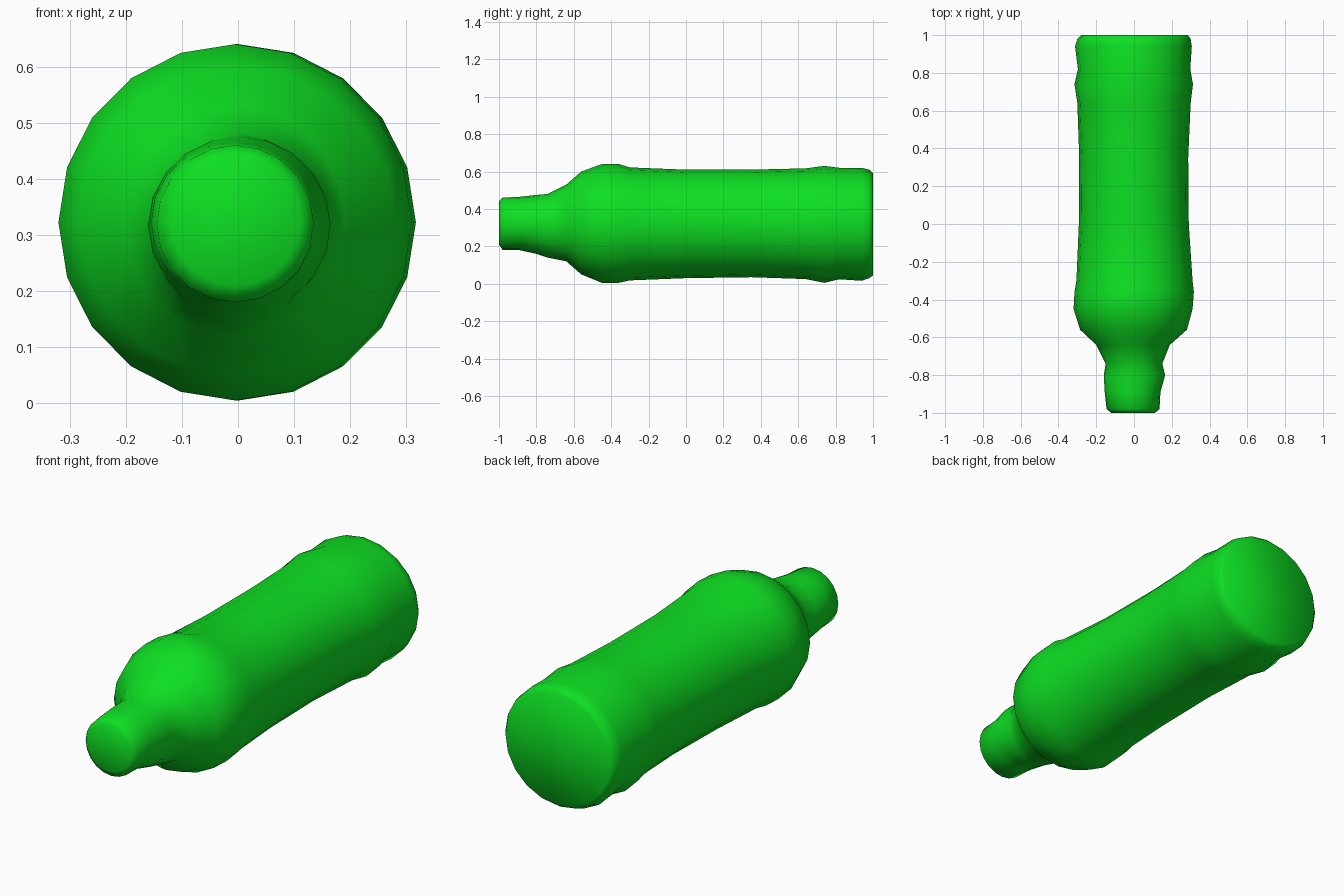
import bpy, bmesh, math

if "Cube" in bpy.data.objects:
    bpy.data.objects.remove(bpy.data.objects["Cube"])

green = bpy.data.materials.new("bottle green")
green.diffuse_color = (0.004, 0.74, 0.016, 1)
green.use_nodes = True
green.node_tree.nodes["Principled BSDF"].inputs["Base Color"].default_value = green.diffuse_color

# Bottle outline: y, left x, right x, bottom z, top z
RINGS = [
    (-1.00, -.12, .11, .21, .44),
    (-.98, -.145, .135, .18, .46),
    (-.89, -.155, .14, .18, .465),
    (-.80, -.16, .165, .16, .475),
    (-.74, -.15, .15, .14, .48),
    (-.64, -.20, .19, .12, .53),
    (-.56, -.285, .28, .05, .60),
    (-.45, -.32, .31, .005, .64),
    (-.36, -.315, .317, .005, .64),
    (-.30, -.305, .31, .018, .622),
    (0.00, -.292, .29, .03, .61),
    (.35, -.29, .287, .035, .61),
    (.64, -.30, .30, .025, .617),
    (.74, -.315, .312, .005, .63),
    (.82, -.297, .298, .024, .62),
    (.94, -.312, .306, .016, .62),
    (.98, -.30, .30, .03, .61),
    (1.00, -.28, .285, .045, .592),
]
SIDES = 20

bm = bmesh.new()
loops = []
for y, x0, x1, z0, z1 in RINGS:
    cx, cz, rx, rz = (x0 + x1) / 2, (z0 + z1) / 2, (x1 - x0) / 2, (z1 - z0) / 2
    loops.append([bm.verts.new((cx + rx * math.cos(a), y, cz + rz * math.sin(a)))
                  for a in (2 * math.pi * i / SIDES for i in range(SIDES))])

# Side walls
for a, b in zip(loops, loops[1:]):
    for i in range(SIDES):
        j = (i + 1) % SIDES
        bm.faces.new((a[i], a[j], b[j], b[i]))

# Closed mouth and base
bm.faces.new(loops[0])
bm.faces.new(loops[-1])
bmesh.ops.recalc_face_normals(bm, faces=bm.faces)
for f in bm.faces:
    f.smooth = True

mesh = bpy.data.meshes.new("bottle")
bm.to_mesh(mesh)
bm.free()
mesh.materials.append(green)
bpy.context.collection.objects.link(bpy.data.objects.new("bottle", mesh))
